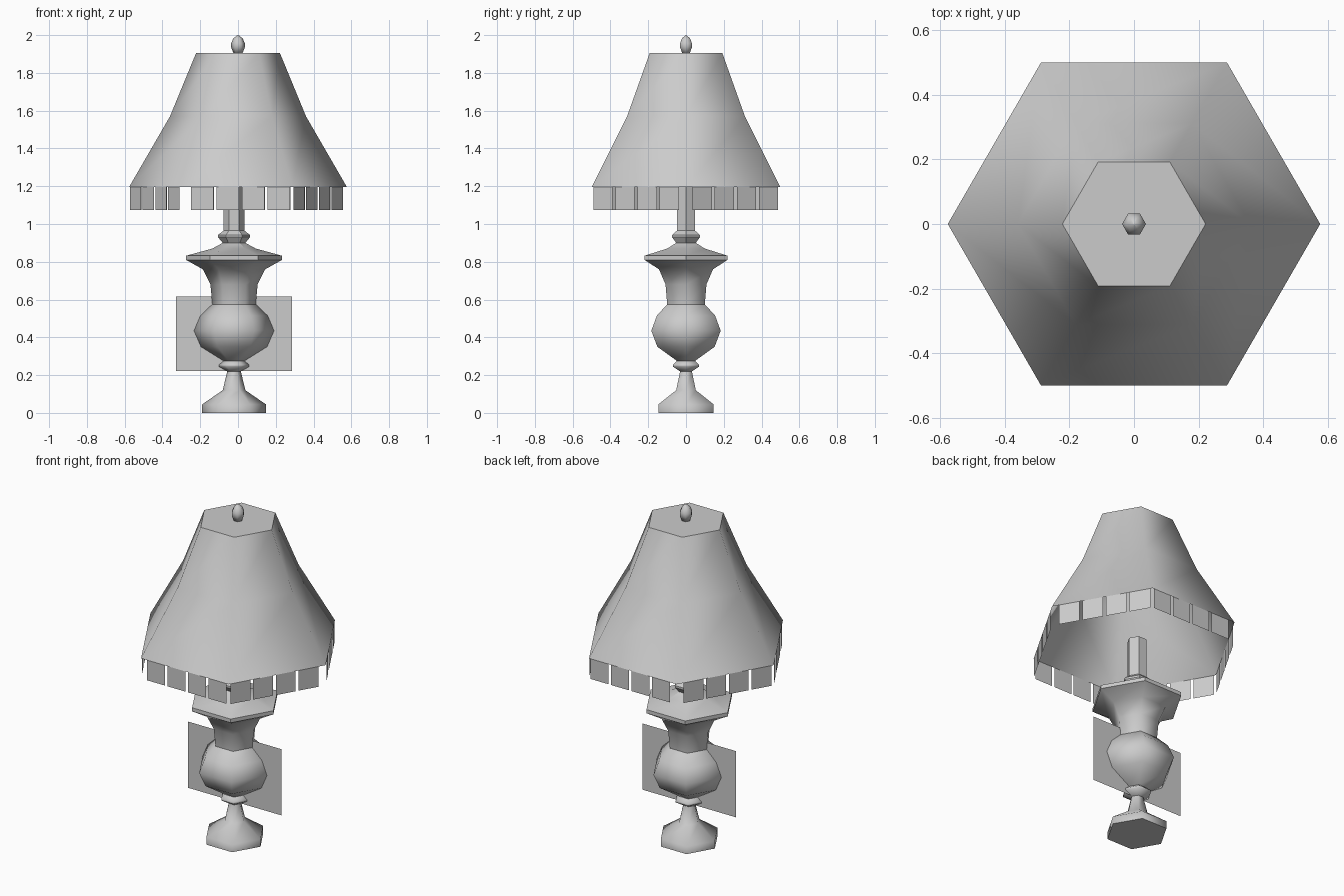
import bpy, bmesh, math

cube = bpy.data.objects.get("Cube")
if cube:
    bpy.data.objects.remove(cube)

grey = bpy.data.materials.new("plain grey")
grey.use_nodes = True
GREY = (0.6, 0.6, 0.6, 1)
grey.diffuse_color = GREY
grey.node_tree.nodes["Principled BSDF"].inputs["Base Color"].default_value = GREY

SIDES = 6
BASE_X = -0.021


def finish(name, bm, x=0, angle=None):
    mesh = bpy.data.meshes.new(name)
    bm.to_mesh(mesh)
    bm.free()
    mesh.materials.append(grey)
    obj = bpy.data.objects.new(name, mesh)
    obj.location.x = x
    bpy.context.collection.objects.link(obj)
    if angle:
        bpy.ops.object.select_all(action='DESELECT')
        obj.select_set(True)
        bpy.context.view_layer.objects.active = obj
        bpy.ops.object.shade_smooth_by_angle(angle=math.radians(angle))
    return obj


def corner(r, i, z):
    a = math.tau * i / SIDES
    return (r * math.cos(a), r * math.sin(a), z)


def turned(name, profile, x=0, angle=None, bottom=True, top=True):
    """Six-sided turning from (radius, height) points, bottom to top."""
    bm = bmesh.new()
    rings = [[bm.verts.new(corner(r, i, z)) for i in range(SIDES)] for r, z in profile]
    for low, high in zip(rings, rings[1:]):
        for i in range(SIDES):
            j = (i + 1) % SIDES
            bm.faces.new((low[i], low[j], high[j], high[i]))
    if bottom:
        bm.faces.new(rings[0][::-1])
    if top:
        bm.faces.new(rings[-1])
    return finish(name, bm, x, angle)


# Foot and its waist
turned("foot", [(.169, 0), (.169, .045), (.06, .12), (.036, .22)], BASE_X, 75, top=False)
turned("lower_ring", [(.036, .22), (.08, .245), (.08, .255), (.055, .275)], BASE_X, 75,
       bottom=False, top=False)

# Urn: round belly, then flaring neck
turned("belly", [(.055, .275), (.175, .35), (.212, .435), (.178, .515), (.115, .575)],
       BASE_X, 75, bottom=False, top=False)
turned("flared_neck", [(.115, .575), (.125, .68), (.165, .76), (.254, .81)],
       BASE_X, 75, bottom=False, top=False)

# Cap, collar and stem
turned("cap", [(.254, .81), (.254, .832), (.115, .87), (.06, .9)], BASE_X, 30, bottom=False)
turned("collar", [(.06, .9), (.085, .93), (.085, .942), (.055, .965)], BASE_X, 30)
turned("stem", [(.055, .965), (.055, 1.2)], BASE_X)

# Shade, open underneath
turned("shade", [(.577, 1.195), (.36, 1.57), (.222, 1.905)], 0, 65, bottom=False)

# Finial
turned("finial", [(.024, 1.905), (.036, 1.935), (.037, 1.955), (.025, 1.982), (.003, 2)], 0, 80)

# Fringe tabs, four hanging from each edge of the shade
bm = bmesh.new()
for side in range(SIDES):
    ax, ay, _ = corner(.577, side, 0)
    bx, by, _ = corner(.577, side + 1, 0)
    start = .07 if side % 2 == 0 else .018
    for k in range(4):
        t0 = start + k * .234
        edge = [(ax + (bx - ax) * t, ay + (by - ay) * t) for t in (t0, t0 + .205)]
        (px, py), (qx, qy) = edge
        bm.faces.new([bm.verts.new(p) for p in (
            (px, py, 1.075), (qx, qy, 1.075), (qx, qy, 1.195), (px, py, 1.195))])
finish("fringe", bm)

# Flat square panel standing through the belly
bm = bmesh.new()
bm.faces.new([bm.verts.new((sx * .307, 0, .42 + sz * .197))
              for sx, sz in ((-1, -1), (1, -1), (1, 1), (-1, 1))])
finish("panel", bm, BASE_X)
